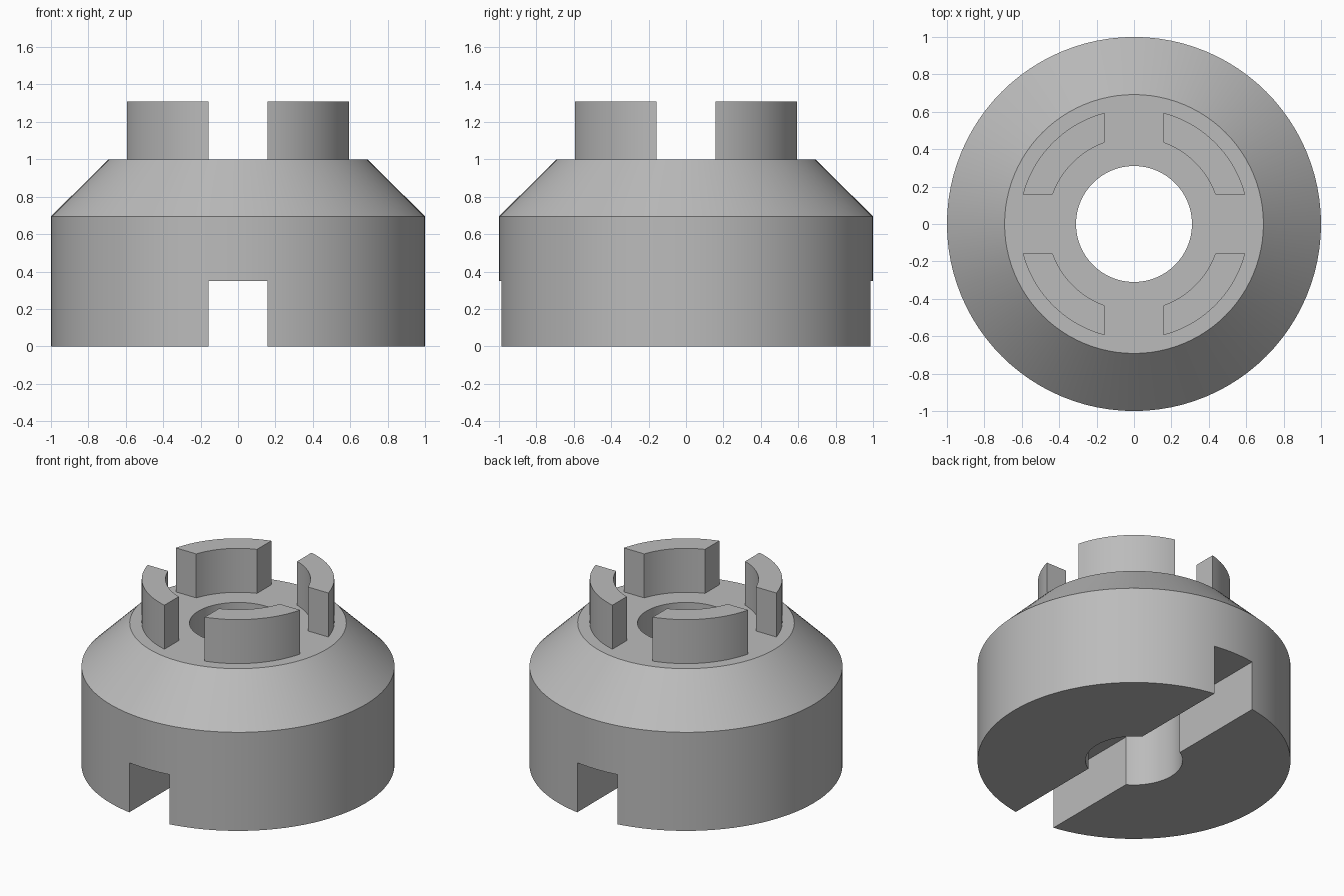
import bpy, bmesh, math
from math import sin, cos, asin, pi

if "Cube" in bpy.data.objects:
    bpy.data.objects.remove(bpy.data.objects["Cube"], do_unlink=True)

SEGMENTS = 96
HALF_SLOT = 0.157
SLOT_TOP = 0.35
DECK, TIP = 1.0, 1.31

grey = bpy.data.materials.new("plain grey")
grey.use_nodes = True
colour = (0.5, 0.5, 0.5, 1)
grey.diffuse_color = colour
grey.node_tree.nodes["Principled BSDF"].inputs["Base Color"].default_value = colour


def make_object(name, bm):
    bmesh.ops.recalc_face_normals(bm, faces=bm.faces)
    mesh = bpy.data.meshes.new(name)
    bm.to_mesh(mesh)
    bm.free()
    mesh.materials.append(grey)
    obj = bpy.data.objects.new(name, mesh)
    bpy.context.collection.objects.link(obj)
    return obj


def activate(obj):
    bpy.ops.object.select_all(action="DESELECT")
    obj.select_set(True)
    bpy.context.view_layer.objects.active = obj


def smooth(obj):
    activate(obj)
    bpy.ops.object.shade_smooth_by_angle(angle=math.radians(25))


# Body: chamfered cylinder with a through bore, turned from a closed profile
profile = [(0.31, 0), (1, 0), (1, 0.695), (0.692, DECK), (0.31, DECK)]
bm = bmesh.new()
rings = []
for i in range(SEGMENTS):
    a = 2 * pi * i / SEGMENTS
    rings.append([bm.verts.new((r * cos(a), r * sin(a), z)) for r, z in profile])
for i, ring in enumerate(rings):
    nxt = rings[(i + 1) % SEGMENTS]
    for j in range(len(profile)):
        k = (j + 1) % len(profile)
        bm.faces.new((ring[j], nxt[j], nxt[k], ring[k]))
body = make_object("body", bm)

# Slot across the underside, running front to back
bm = bmesh.new()
bmesh.ops.create_cube(bm, size=1)
bmesh.ops.scale(bm, vec=(2 * HALF_SLOT, 3, 2 * SLOT_TOP), verts=bm.verts)
cutter = make_object("slot_cutter", bm)
cutter.hide_render = True
cut = body.modifiers.new("slot", "BOOLEAN")
cut.operation = "DIFFERENCE"
cut.solver = "EXACT"
cut.object = cutter
activate(body)
bpy.ops.object.modifier_apply(modifier=cut.name)
bpy.data.objects.remove(cutter, do_unlink=True)
smooth(body)


# Crown lugs: ring sectors parted by straight channels
def arc(radius, steps=18):
    start = asin(HALF_SLOT / radius)
    sweep = pi / 2 - 2 * start
    return [(radius * cos(start + sweep * i / steps),
             radius * sin(start + sweep * i / steps)) for i in range(steps + 1)]


def lug(name, sx, sy):
    bm = bmesh.new()
    columns = [[[bm.verts.new((sx * x, sy * y, z)) for z in (DECK, TIP)]
                for x, y in arc(r)] for r in (0.463, 0.615)]
    inner, outer = columns
    for i in range(len(inner) - 1):
        a, b, c, d = inner[i], inner[i + 1], outer[i + 1], outer[i]
        bm.faces.new((a[0], b[0], b[1], a[1]))
        bm.faces.new((d[0], c[0], c[1], d[1]))
        bm.faces.new((a[1], b[1], c[1], d[1]))
        bm.faces.new((a[0], b[0], c[0], d[0]))
    for i in (0, -1):
        bm.faces.new((inner[i][0], outer[i][0], outer[i][1], inner[i][1]))
    smooth(make_object(name, bm))


for sx, side in ((1, "left"), (-1, "right")):
    for sy, end in ((-1, "front"), (1, "back")):
        lug(f"{end}_{side}_lug", sx, sy)
